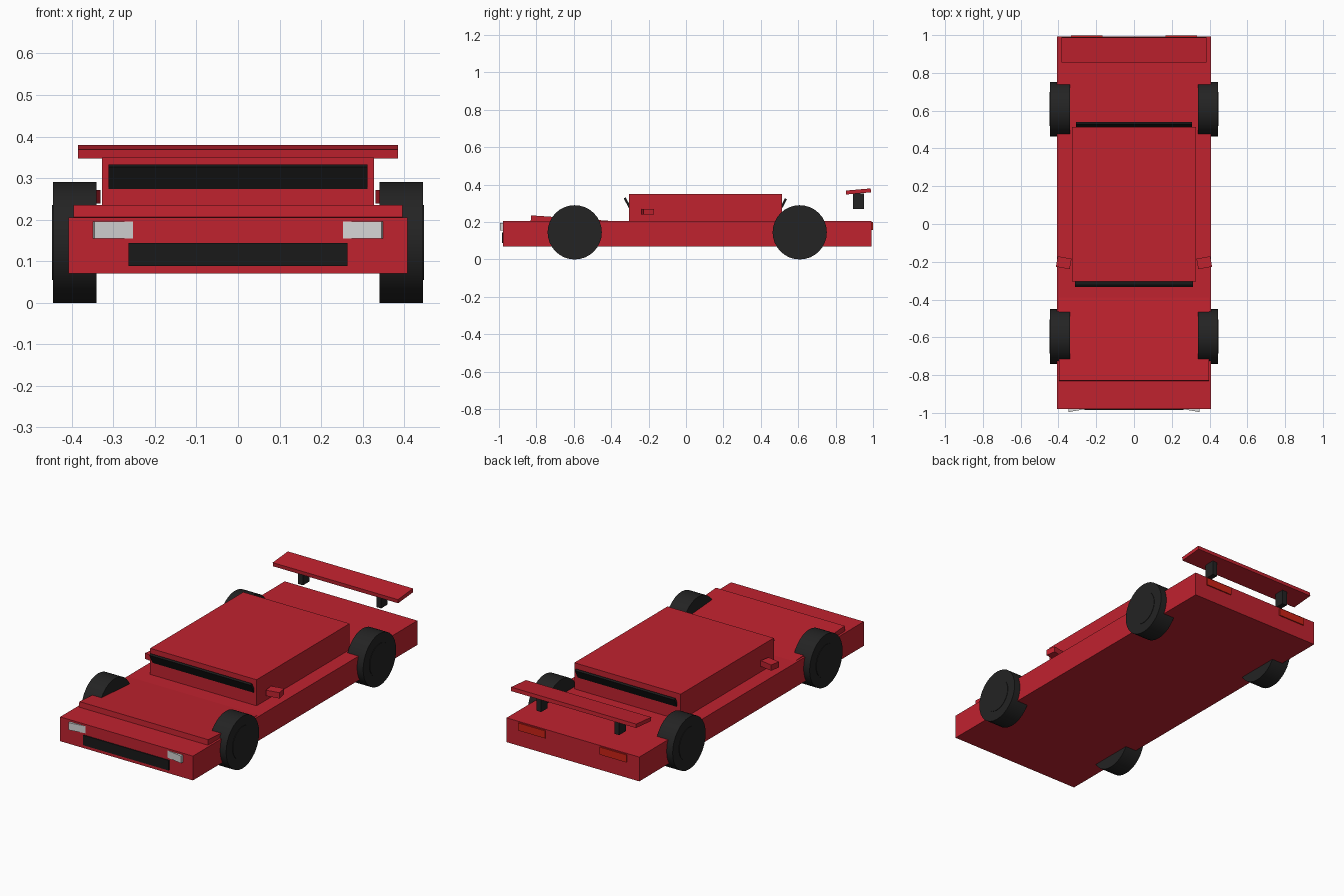
import bpy, math
from mathutils import Matrix

if "Cube" in bpy.data.objects:
    bpy.data.objects.remove(bpy.data.objects["Cube"])


def mat(name, r, g, b):
    m = bpy.data.materials.new(name)
    m.diffuse_color = (r, g, b, 1)
    m.use_nodes = True
    m.node_tree.nodes["Principled BSDF"].inputs["Base Color"].default_value = m.diffuse_color
    return m


RED = mat("body_red", 0.53, 0.016, 0.028)
BLACK = mat("rubber_black", 0.017, 0.017, 0.017)
GLASS = mat("trim_black", 0.010, 0.010, 0.010)
LAMP = mat("lamp_white", 0.66, 0.66, 0.66)
TAIL = mat("tail_red", 0.60, 0.016, 0.008)


def finish(name, material, matrix):
    o = bpy.context.object
    o.name = name
    o.data.transform(matrix)
    o.data.materials.append(material)
    return o


def box(name, center, size, material, rx=0, rz=0):
    bpy.ops.mesh.primitive_cube_add(size=1)
    m = (Matrix.Translation(center) @ Matrix.Rotation(math.radians(rz), 4, 'Z')
         @ Matrix.Rotation(math.radians(rx), 4, 'X') @ Matrix.Diagonal((*size, 1)))
    return finish(name, material, m)


def disc(name, center, radius, width, material):
    bpy.ops.mesh.primitive_cylinder_add(vertices=32, radius=radius, depth=width)
    o = finish(name, material, Matrix.Translation(center) @ Matrix.Rotation(math.pi / 2, 4, 'Y'))
    bpy.ops.object.shade_smooth_by_angle(angle=math.radians(30))
    return o


# Main body, cabin and sloping bonnet
box("body", (0, 0.007, 0.1375), (0.816, 1.972, 0.135), RED)
box("cabin", (0, 0.105, 0.275), (0.654, 0.818, 0.15), RED)
box("bonnet", (0, -0.59, 0.204), (0.792, 0.48, 0.03), RED, rx=-4)

# Leaning window plates, top edges standing proud of the cabin
box("windscreen", (0, -0.314, 0.303), (0.624, 0.012, 0.06), GLASS, rx=28)
box("rear_window", (0, 0.521, 0.299), (0.612, 0.012, 0.058), GLASS, rx=-28)

# Grille and rear wing
box("grille", (0, -0.979, 0.116), (0.526, 0.010, 0.056), GLASS)
box("wing", (0, 0.922, 0.3635), (0.77, 0.133, 0.021), RED, rx=5)

# Mirrored parts
for s, side in ((1, "right"), (-1, "left")):
    box(side + "_headlight", (s * 0.293, -0.976, 0.175), (0.11, 0.02, 0.04), LAMP, rz=-10 * s)
    box(side + "_tail_light", (s * 0.25, 0.994, 0.178), (0.165, 0.010, 0.042), TAIL)
    box(side + "_mirror", (s * 0.372, -0.205, 0.255), (0.074, 0.056, 0.032), RED, rz=10 * s)
    box(side + "_wing_strut", (s * 0.24, 0.922, 0.311), (0.03, 0.058, 0.082), BLACK)
    for end, y in (("front", -0.595), ("rear", 0.608)):
        disc(f"{end}_{side}_wheel", (s * 0.3925, y, 0.145), 0.145, 0.105, BLACK)
        disc(f"{end}_{side}_hub", (s * 0.4, y, 0.145), 0.09, 0.095, BLACK)
